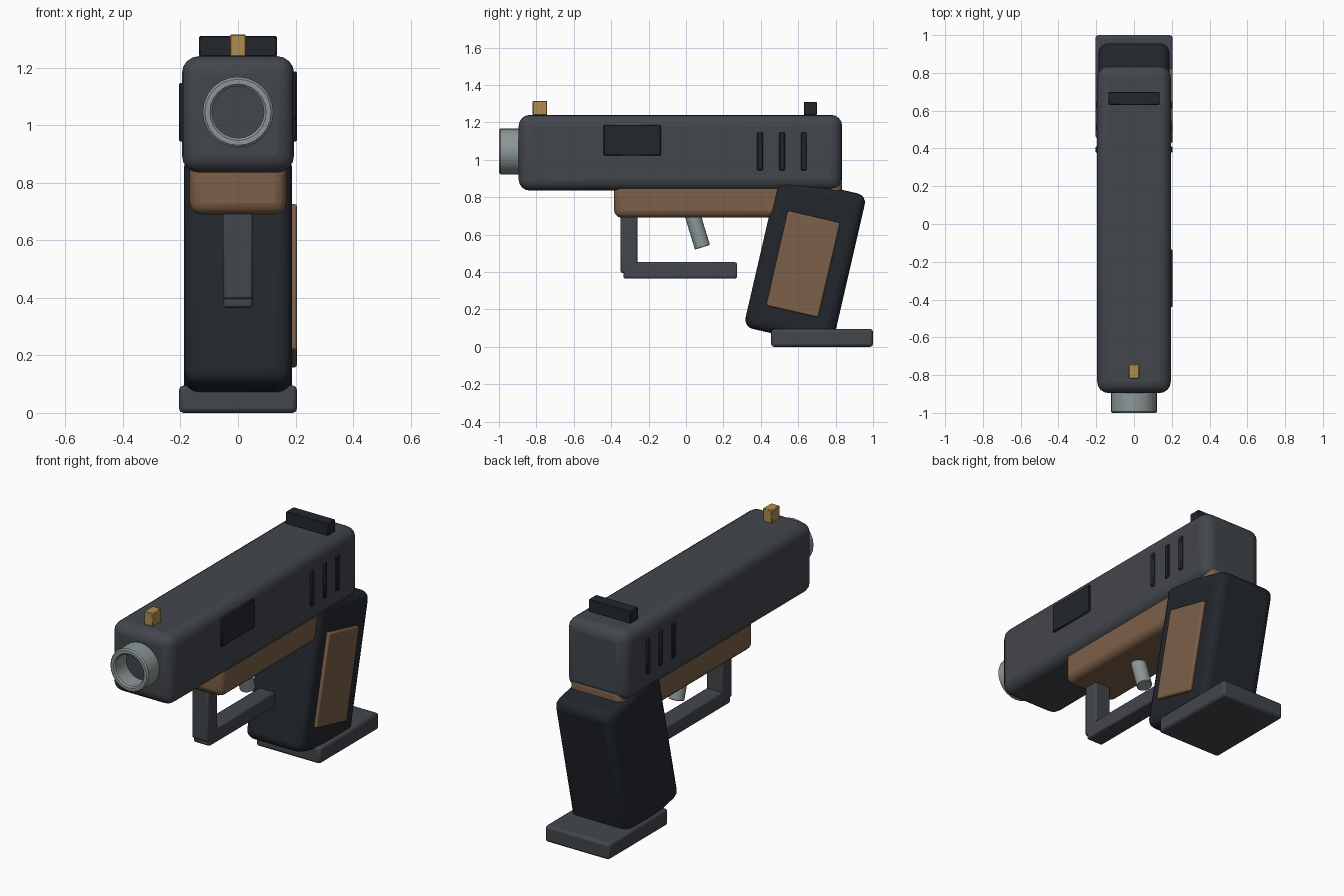
import bpy, math
from mathutils import Matrix

if "Cube" in bpy.data.objects:
    bpy.data.objects.remove(bpy.data.objects["Cube"])


def material(name, rgb):
    m = bpy.data.materials.new(name)
    m.diffuse_color = (*rgb, 1)
    m.use_nodes = True
    m.node_tree.nodes["Principled BSDF"].inputs["Base Color"].default_value = m.diffuse_color
    return m


GUNMETAL = material("gunmetal", (0.055, 0.061, 0.071))
BLACK = material("black_polymer", (0.016, 0.020, 0.026))
BROWN = material("brown_polymer", (0.20, 0.115, 0.065))
STEEL = material("steel", (0.26, 0.31, 0.31))
BRASS = material("brass", (0.43, 0.27, 0.08))


def finish(ob, name, mat, bevel, segments):
    """Name, colour, bevel and smooth a new part."""
    ob.name = name
    ob.data.materials.append(mat)
    if bevel:
        mod = ob.modifiers.new("bevel", 'BEVEL')
        mod.width, mod.segments = bevel, segments
        mod.limit_method = 'ANGLE'
        mod.angle_limit = math.radians(40)
    bpy.ops.object.shade_smooth_by_angle(angle=math.radians(40))
    return ob


def box(name, x, y, z, mat, bevel=0.0, segments=2, tilt=0.0):
    """Box from (min, max) ranges, optionally tilted about its centre in the side plane."""
    ranges = (x, y, z)
    bpy.ops.mesh.primitive_cube_add(size=1, location=[(a + b) / 2 for a, b in ranges])
    ob = bpy.context.object
    ob.data.transform(Matrix.Diagonal([b - a for a, b in ranges] + [1]))
    ob.rotation_euler.x = tilt
    return finish(ob, name, mat, bevel, segments)


def span(centre, size):
    return (centre - size / 2, centre + size / 2)


# Slide and frame
box("slide", (-0.195, 0.195), (-0.895, 0.835), (0.835, 1.24), GUNMETAL, 0.06, 4)
box("frame", (-0.168, 0.168), (-0.385, 0.835), (0.69, 0.91), BROWN, 0.04, 3)

# Open muzzle tube: the slide face closes the bore
r_out, r_in, y_front, y_back = 0.123, 0.09, -1.0, -0.87
loop = [(r_out, y_back), (r_out, y_front + 0.008), (r_out - 0.008, y_front),
        (r_in + 0.008, y_front), (r_in, y_front + 0.008), (r_in, y_back)]
n, k = 24, len(loop)
verts = [(r * math.cos(2 * math.pi * i / n), y, 1.045 + r * math.sin(2 * math.pi * i / n))
         for i in range(n) for r, y in loop]
faces = [(i * k + j, i * k + (j + 1) % k, ((i + 1) % n) * k + (j + 1) % k, ((i + 1) % n) * k + j)
         for i in range(n) for j in range(k)]
mesh = bpy.data.meshes.new("muzzle")
mesh.from_pydata(verts, [], [f[::-1] for f in faces])
muzzle = bpy.data.objects.new("muzzle", mesh)
bpy.context.collection.objects.link(muzzle)
bpy.ops.object.select_all(action='DESELECT')
muzzle.select_set(True)
bpy.context.view_layer.objects.active = muzzle
bpy.ops.object.mode_set(mode='EDIT')
bpy.ops.mesh.select_all(action='SELECT')
bpy.ops.mesh.normals_make_consistent(inside=False)
bpy.ops.object.mode_set(mode='OBJECT')
finish(muzzle, "muzzle", STEEL, 0, 1)

# Sights
box("front_sight", (-0.028, 0.028), (-0.82, -0.742), (1.238, 1.315), BRASS, 0.004, 1)
box("rear_sight", (-0.135, 0.135), (0.63, 0.70), (1.238, 1.31), BLACK, 0.004, 1)

# Port on the right, grip ribs on both sides
box("ejection_port", (0.175, 0.205), (-0.44, -0.134), (1.022, 1.187), BLACK, 0.005, 1)
for side, word in ((1, "right"), (-1, "left")):
    for i, y in enumerate((0.395, 0.513, 0.63)):
        box(f"slide_rib_{word}_{i + 1}", span(side * 0.19, 0.03), span(y, 0.031),
            (0.943, 1.147), BLACK, 0.005, 1)

# Raked grip, side panel and base plate
RAKE = math.radians(-13)
box("grip", (-0.187, 0.187), span(0.637, 0.485), span(0.458, 0.832), BLACK, 0.05, 4, RAKE)
box("grip_panel", (0.175, 0.205), span(0.626, 0.287), span(0.442, 0.52), BROWN, 0.008, 2, RAKE)
box("base_plate", (-0.205, 0.205), (0.455, 1.0), (0.0, 0.095), GUNMETAL, 0.015, 2)

# Trigger guard
box("guard_post", (-0.052, 0.052), (-0.35, -0.26), (0.395, 0.73), GUNMETAL, 0.01, 2)
box("guard_bar", (-0.052, 0.052), (-0.335, 0.273), (0.365, 0.452), GUNMETAL, 0.01, 2)

# Trigger
lean = math.radians(17)
length = 0.24
bpy.ops.mesh.primitive_cylinder_add(
    vertices=20, radius=0.042, depth=length, rotation=(-lean + 2 * lean, 0, 0),
    location=(0, 0.088 - math.sin(lean) * length / 2, 0.532 + math.cos(lean) * length / 2))
finish(bpy.context.object, "trigger", STEEL, 0.003, 1)
